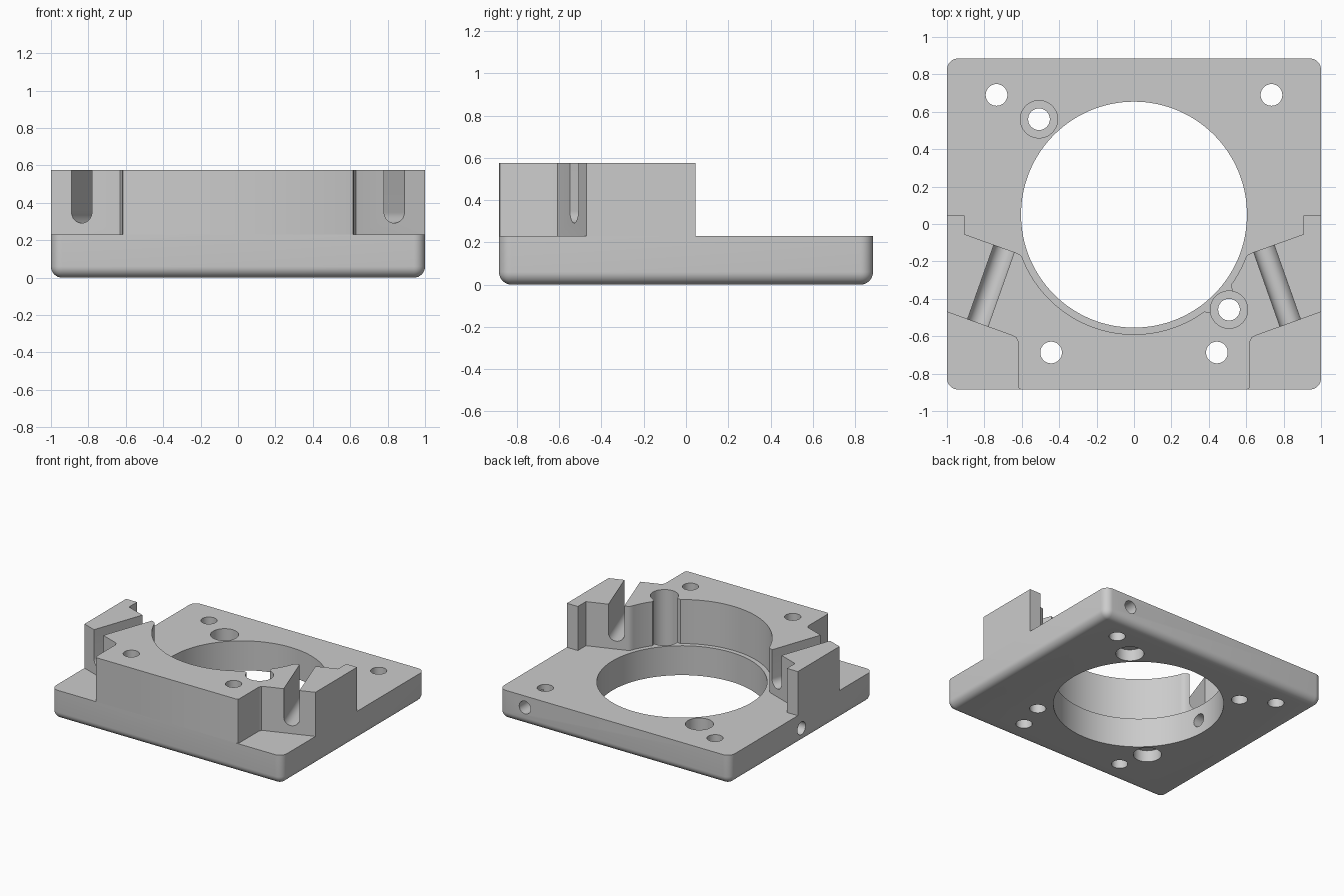
import bpy, bmesh, math
from mathutils import Matrix, Vector

if "Cube" in bpy.data.objects:
    bpy.data.objects.remove(bpy.data.objects["Cube"], do_unlink=True)

STEP, TOP = 0.23, 0.575        # plate thickness, full height
BORE_Y, BORE_R = 0.05, 0.604   # central opening

metal = bpy.data.materials.new("plain grey")
metal.use_nodes = True
GREY = (0.6, 0.6, 0.6, 1)
metal.diffuse_color = GREY
metal.node_tree.nodes["Principled BSDF"].inputs["Base Color"].default_value = GREY


def add_object(name, bm):
    bmesh.ops.recalc_face_normals(bm, faces=bm.faces)
    mesh = bpy.data.meshes.new(name)
    bm.to_mesh(mesh)
    bm.free()
    ob = bpy.data.objects.new(name, mesh)
    bpy.context.collection.objects.link(ob)
    mesh.materials.append(metal)
    return ob


def prism(name, points, low, high, matrix=Matrix()):
    bm = bmesh.new()
    face = bm.faces.new([bm.verts.new((x, y, low)) for x, y in points])
    new = bmesh.ops.extrude_face_region(bm, geom=[face])["geom"]
    bmesh.ops.translate(bm, vec=(0, 0, high - low),
                        verts=[v for v in new if isinstance(v, bmesh.types.BMVert)])
    # the extrusion leaves the starting cap out, so close the open end
    rim = [e for e in bm.edges if e.is_boundary]
    if rim:
        bmesh.ops.holes_fill(bm, edges=rim)
    bm.transform(matrix)
    return add_object(name, bm)


def arc(cx, cy, r, start, end, steps):
    angles = [math.radians(start + (end - start) * i / steps) for i in range(steps + 1)]
    return [(cx + r * math.cos(a), cy + r * math.sin(a)) for a in angles]


def drill(name, x, y, r, low=-0.1, high=0.7, steps=40):
    return prism(name, arc(x, y, r, 0, 360, steps)[:-1], low, high)


def mirror(points):
    return [(-x, y) for x, y in points]


def cut(ob, cutters):
    bpy.context.view_layer.objects.active = ob
    for c in cutters:
        mod = ob.modifiers.new("cut", 'BOOLEAN')
        mod.operation, mod.solver, mod.object = 'DIFFERENCE', 'EXACT', c
        bpy.ops.object.modifier_apply(modifier=mod.name)


# Base plate with rounded corners and bottom edge
bm = bmesh.new()
bmesh.ops.create_cube(bm, size=1)
bmesh.ops.scale(bm, vec=(2, 1.77, STEP), verts=bm.verts)
bmesh.ops.translate(bm, vec=(0, 0, STEP / 2), verts=bm.verts)
edges = [e for e in bm.edges if min(v.co.z for v in e.verts) < 0.01]
bmesh.ops.bevel(bm, geom=edges, offset=0.06, segments=8, profile=0.5, affect='EDGES')
base = add_object("base_plate", bm)

# Raised clamp block: right half outline, mirrored to the left
outer = [(1, 0.045), (1, -0.47), (0.65, -0.597), (0.63, -0.607), (0.62, -0.63),
         (0.62, -0.868), (0.615, -0.88), (0.605, -0.885)]
inner = [(0.905, 0.045), (0.905, -0.055), (0.635, -0.152), (0.613, -0.162)]
curve = arc(0, BORE_Y, 0.64, -159.5, -20.5, 72)
block = prism("clamp_block", outer + mirror(outer[::-1]) + mirror(inner)
              + curve + inner[::-1], STEP, TOP)

# Holes running through the full height
through = [drill("hole_cutter", x, y, 0.058) for x, y in (
    (0.735, 0.69), (-0.735, 0.69), (0.443, -0.687), (-0.443, -0.687),
    (-0.508, 0.56), (0.508, -0.458))]

# Base openings: bore, counterbores above, blind pockets below
base_cuts = [drill("bore_cutter", 0, BORE_Y, BORE_R, steps=128)]
for x, y in ((-0.508, 0.56), (0.508, -0.458)):
    base_cuts.append(drill("counterbore_cutter", x, y, 0.1, 0.11))
    base_cuts.append(drill("pocket_cutter", -x, y, 0.1, -0.1, 0.09))

# Set screw holes from the back and from one side
circle = arc(0, 0, 0.05, 0, 360, 28)[:-1]
base_cuts.append(prism("back_screw_cutter", circle, 0, 0.3,
                       Matrix.Translation((0.775, 0.95, 0.14)) @ Matrix.Rotation(math.pi / 2, 4, 'X')))
base_cuts.append(prism("side_screw_cutter", circle, 0, 0.6,
                       Matrix.Translation((-1.1, 0, 0.115)) @ Matrix.Rotation(math.pi / 2, 4, 'Y')))

# Block openings: screw head recess with eased mouth, two slanted U slots
block_cuts = [drill("recess_cutter", 0.508, -0.458, 0.1)]
mouth = [(0.11, -0.02), (0.085, 0.015), (0.083, 0.05)]
block_cuts.append(prism("mouth_cutter", mouth + mirror(mouth[::-1]), 0.1, 0.7,
                        Matrix.Translation((0.453, -0.402, 0)) @ Matrix.Rotation(math.radians(225), 4, 'Z')))
slot = arc(0, 0.35, 0.058, 180, 360, 20) + [(0.058, 0.7), (-0.058, 0.7)]
for side in (1, -1):
    block_cuts.append(prism("slot_cutter", slot, -0.32, 0.32,
                            Matrix.Translation((side * 0.765, -0.33, 0))
                            @ Matrix.Rotation(side * math.radians(19.5), 4, 'Z')
                            @ Matrix.Rotation(math.pi / 2, 4, 'X')))

cut(base, base_cuts + through)
cut(block, block_cuts + through)
for c in through + base_cuts + block_cuts:
    bpy.data.objects.remove(c, do_unlink=True)

# Smooth curved walls, keep crisp edges
bpy.ops.object.select_all(action='DESELECT')
for ob in (base, block):
    ob.select_set(True)
bpy.context.view_layer.objects.active = base
bpy.ops.object.shade_smooth_by_angle(angle=math.radians(30))
